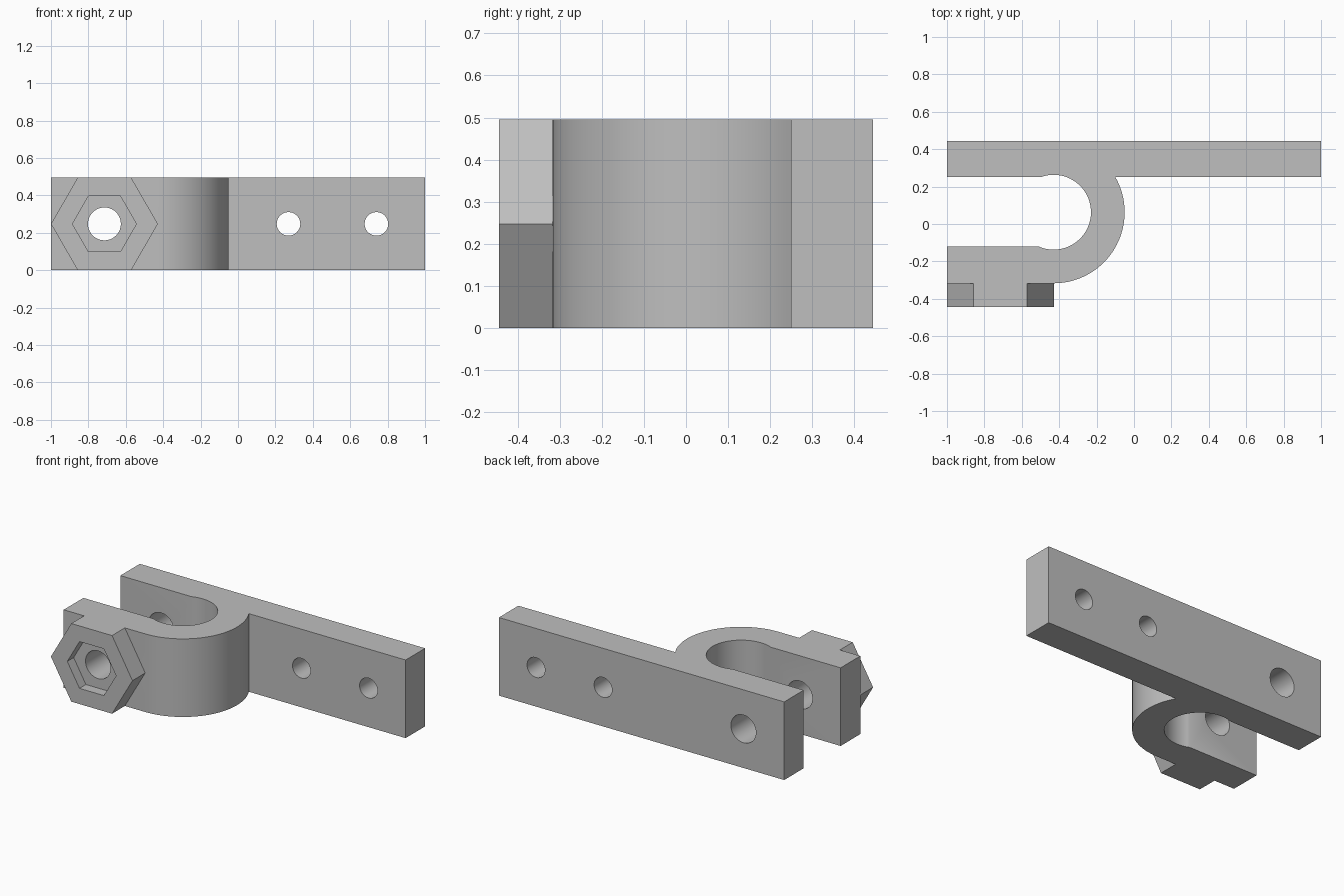
import bpy, bmesh, math
from mathutils import Vector

cube = bpy.data.objects.get("Cube")
if cube:
    bpy.data.objects.remove(cube, do_unlink=True)

HEIGHT = 0.495
MID = HEIGHT / 2
CX, CY = -0.43, 0.063          # clamp ring centre
R_OUT, R_IN = 0.38, 0.2
BACK, PLATE = 0.445, 0.25      # back and front of the long plate
ARM_IN, ARM_OUT = -0.12, CY - R_OUT
BOSS_R = HEIGHT / math.sqrt(3)
BOLT_X = -1 + BOSS_R

grey = bpy.data.materials.new("Light grey")
grey.use_nodes = True
color = (0.52, 0.52, 0.52, 1)
grey.diffuse_color = color
grey.node_tree.nodes["Principled BSDF"].inputs["Base Color"].default_value = color


def extrude(name, points, offset):
    """Solid made by sweeping a flat outline along offset."""
    bm = bmesh.new()
    face = bm.faces.new([bm.verts.new(p) for p in points])
    swept = bmesh.ops.extrude_face_region(bm, geom=[face])["geom"]
    verts = [v for v in swept if isinstance(v, bmesh.types.BMVert)]
    bmesh.ops.translate(bm, vec=Vector(offset), verts=verts)
    bmesh.ops.recalc_face_normals(bm, faces=bm.faces)
    mesh = bpy.data.meshes.new(name)
    bm.to_mesh(mesh)
    bm.free()
    mesh.materials.append(grey)
    obj = bpy.data.objects.new(name, mesh)
    bpy.context.collection.objects.link(obj)
    return obj


def prism(name, x, radius, sides, y0, y1):
    """Regular prism lying along y, with a corner pointing sideways."""
    ring = [(x + radius * math.cos(math.tau * i / sides), y0,
             MID + radius * math.sin(math.tau * i / sides)) for i in range(sides)]
    return extrude(name, ring, (0, y1 - y0, 0))


def arc(radius, start, end, steps):
    angles = [start + (end - start) * i / steps for i in range(steps + 1)]
    return [(CX + radius * math.cos(a), CY + radius * math.sin(a)) for a in angles]


def combine(target, tool, operation):
    mod = target.modifiers.new(tool.name, "BOOLEAN")
    mod.operation, mod.solver, mod.object = operation, "EXACT", tool
    bpy.context.view_layer.objects.active = target
    bpy.ops.object.modifier_apply(modifier=mod.name)
    bpy.data.objects.remove(tool, do_unlink=True)


# Plate, clamp ring and front arm as one outline
inner = arc(R_IN, math.pi - math.asin((PLATE - CY) / R_IN),
            -math.pi + math.asin((CY - ARM_IN) / R_IN), 48)
outer = arc(R_OUT, -math.pi / 2, math.asin((PLATE - CY) / R_OUT), 40)
outline = ([(-1, PLATE)] + inner + [(-1, ARM_IN), (-1, ARM_OUT)] + outer
           + [(1, PLATE), (1, BACK), (-1, BACK)])
clamp = extrude("clamp_bracket", [(x, y, 0) for x, y in outline], (0, 0, HEIGHT))

# Hexagonal boss with a nut pocket
combine(clamp, prism("nut_boss", BOLT_X, BOSS_R, 6, -BACK, ARM_OUT), "UNION")
combine(clamp, prism("nut_pocket", BOLT_X, 0.171, 6, -0.6, -0.381), "DIFFERENCE")

# Bolt hole and the two mounting holes
for name, x, radius in (("bolt_hole", BOLT_X, 0.088),
                        ("inner_mount_hole", 0.27, 0.063),
                        ("outer_mount_hole", 0.74, 0.063)):
    combine(clamp, prism(name, x, radius, 40, -0.7, 0.7), "DIFFERENCE")

bpy.ops.object.select_all(action="DESELECT")
clamp.select_set(True)
bpy.context.view_layer.objects.active = clamp
bpy.ops.object.shade_smooth_by_angle(angle=math.radians(30))
